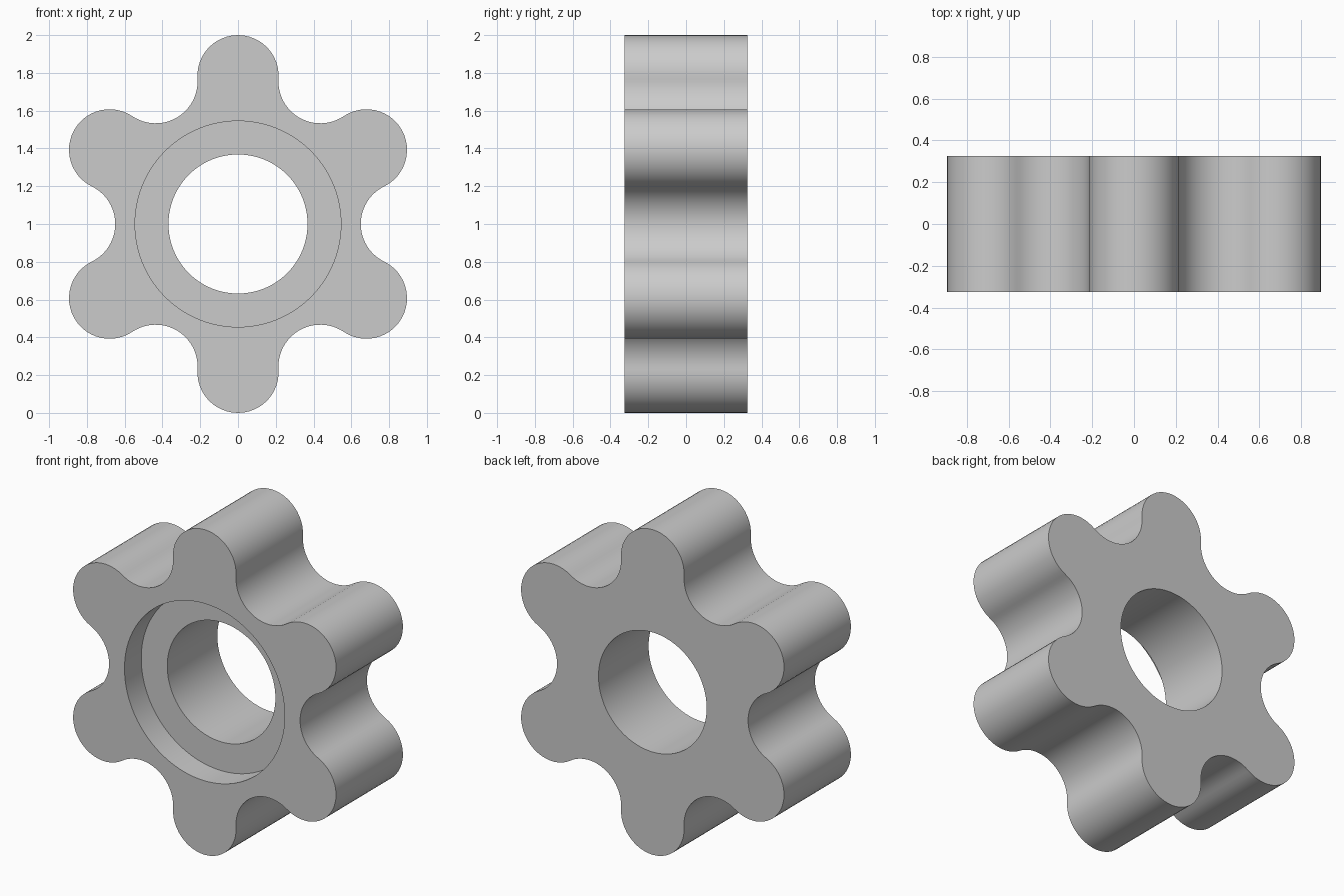
import bpy
import bmesh
from math import sin, cos, pi, atan2, hypot, radians

cube = bpy.data.objects.get("Cube")
if cube:
    bpy.data.objects.remove(cube, do_unlink=True)

LOBES = 6
HALF = 0.325            # half thickness
LOBE_R = 0.215          # lobe tip radius
LOBE_C = 1 - LOBE_R     # lobe centre distance
VALLEY = 0.65           # distance to the valley bottom
BORE_R = 0.368
RECESS_R = 0.545
RECESS_DEPTH = 0.163
STEPS = 24

# Valley arc tangent to both neighbouring lobe arcs
half_pitch = pi / LOBES
lx, lz = LOBE_C * cos(half_pitch), LOBE_C * sin(half_pitch)
valley_r = ((VALLEY - lx) ** 2 + lz ** 2 - LOBE_R ** 2) / (2 * (LOBE_R + lx - VALLEY))
valley_c = VALLEY + valley_r
to_lobe = atan2(lz, lx - valley_c)           # valley centre towards next lobe
lobe_sweep = pi + half_pitch - to_lobe       # half sweep of a lobe arc
lobe_sweep = abs(to_lobe - pi - half_pitch)
valley_sweep = pi - to_lobe


def arc(dist, axis, radius, start, end):
    """Points on an arc whose centre lies at dist along axis; end excluded."""
    pts = []
    for i in range(STEPS):
        a = start + (end - start) * i / STEPS
        pts.append((dist * cos(axis) + radius * cos(a),
                    dist * sin(axis) + radius * sin(a)))
    return pts


# Closed outline, counter-clockwise: lobe, valley, lobe, ...
outline = []
for k in range(LOBES):
    a = radians(90) + k * 2 * half_pitch
    v = a + half_pitch
    outline += arc(LOBE_C, a, LOBE_R, a - lobe_sweep, a + lobe_sweep)
    outline += arc(valley_c, v, valley_r, v + pi + valley_sweep, v + pi - valley_sweep)


def circle(radius):
    return [(radius * x / hypot(x, z), radius * z / hypot(x, z)) for x, z in outline]


# Loops around the cross-section: outside, front face, recess, bore, back face
floor_y = -HALF + RECESS_DEPTH
sections = [(outline, HALF), (outline, -HALF), (circle(RECESS_R), -HALF),
            (circle(RECESS_R), floor_y), (circle(BORE_R), floor_y), (circle(BORE_R), HALF)]

bm = bmesh.new()
rings = [[bm.verts.new((x, y, z + 1)) for x, z in pts] for pts, y in sections]
n = len(outline)
for j, ring in enumerate(rings):
    nxt = rings[(j + 1) % len(rings)]
    for i in range(n):
        k = (i + 1) % n
        bm.faces.new((ring[i], ring[k], nxt[k], nxt[i]))
bmesh.ops.recalc_face_normals(bm, faces=bm.faces)
mesh = bpy.data.meshes.new("lobed_knob")
bm.to_mesh(mesh)
bm.free()

knob = bpy.data.objects.new("lobed_knob", mesh)
bpy.context.collection.objects.link(knob)

# Plain grey material
grey = bpy.data.materials.new("light_grey")
grey.use_nodes = True
colour = (0.6, 0.6, 0.6, 1)
grey.diffuse_color = colour
grey.node_tree.nodes["Principled BSDF"].inputs["Base Color"].default_value = colour
mesh.materials.append(grey)

# Smooth walls, sharp rims
bpy.ops.object.select_all(action="DESELECT")
knob.select_set(True)
bpy.context.view_layer.objects.active = knob
bpy.ops.object.shade_smooth_by_angle(angle=radians(30))
